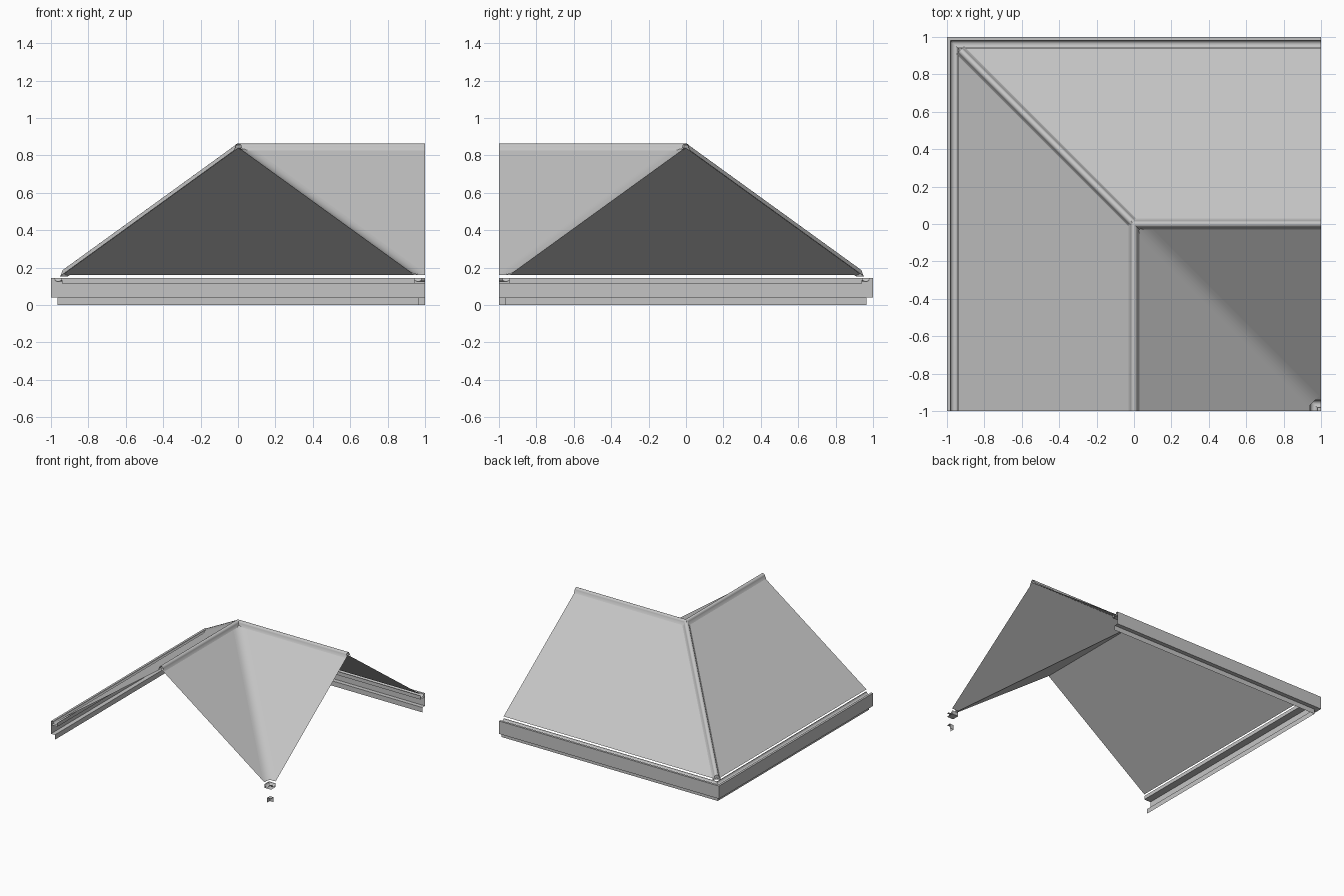
import bpy
import math
from mathutils import Vector

cube = bpy.data.objects.get("Cube")
if cube:
    bpy.data.objects.remove(cube, do_unlink=True)

RIDGE, EAVE, RUN = 0.84, 0.16, 0.94
PITCH = (RIDGE - EAVE) / RUN

metal = bpy.data.materials.new("light_grey")
metal.use_nodes = True
COLOR = (0.55, 0.55, 0.55, 1)
metal.diffuse_color = COLOR
metal.node_tree.nodes["Principled BSDF"].inputs["Base Color"].default_value = COLOR


def make(name, rows, flip=False, cap=False, smooth=True):
    """Skin a grid of points; optionally close the last column."""
    cols = len(rows[0])
    verts = [p for row in rows for p in row]
    faces = []
    for i in range(len(rows) - 1):
        for j in range(cols - 1):
            a, b = i * cols + j, (i + 1) * cols + j
            f = [a, b, b + 1, a + 1]
            faces.append(f[::-1] if flip else f)
    if cap:
        faces.append([i * cols + cols - 1 for i in range(len(rows))])
    mesh = bpy.data.meshes.new(name)
    mesh.from_pydata(verts, [], faces)
    mesh.validate()
    mesh.materials.append(metal)
    obj = bpy.data.objects.new(name, mesh)
    bpy.context.collection.objects.link(obj)
    if smooth:
        bpy.ops.object.select_all(action='DESELECT')
        obj.select_set(True)
        bpy.context.view_layer.objects.active = obj
        bpy.ops.object.shade_smooth_by_angle(angle=math.radians(35))
    return obj


def around_corner(name, profile, side, smooth=True):
    """Sweep (distance from ridge, height) along both wings with a mitre."""
    rows = [[(1, side * d, z), (-side * d, side * d, z), (-side * d, -1, z)]
            for d, z in profile]
    return make(name, rows, flip=side < 0, smooth=smooth)


def diagonal(name, profile, sign, start, end, cap=False):
    """Sweep (width, lift) down the hip or valley line."""
    along = Vector((-sign, sign, 0))
    across = along.cross(Vector((0, 0, 1))).normalized()
    rows = []
    for w, h in profile:
        rows.append([along * t + across * w + Vector((0, 0, RIDGE - PITCH * t + h))
                     for t in (start, end)])
    return make(name, rows, cap=cap)


def arc(cx, cz, rx, rz, a0, a1, n=10):
    return [(cx + rx * math.cos(math.radians(a0 + (a1 - a0) * k / n)),
             cz + rz * math.sin(math.radians(a0 + (a1 - a0) * k / n)))
            for k in range(n + 1)]


# Roof sheets
slope = [(0, RIDGE), (RUN, EAVE)]
around_corner("outer_roof", slope, 1, smooth=False)
around_corner("inner_roof", slope, -1, smooth=False)

# Rounded ridge cap with narrow flanges
crown = arc(0, 0.003, 0.018, 0.02, 180, 0)
cap_profile = [(-0.03, -0.014)] + crown + [(0.03, -0.014)]
around_corner("ridge_cap", [(d, RIDGE + h) for d, h in cap_profile], 1)

# Hip cap, closed at its lower end
diagonal("hip_cap", cap_profile, 1, 0, 0.93, cap=True)

# Coved valley strip
tilt = PITCH / math.sqrt(2)
width = 0.05
cove = [(width * k / 4, tilt * width * (0.5 + 0.5 * (k / 4) ** 2) + 0.002)
        for k in range(-4, 5)]
diagonal("valley_strip", cove, -1, 0.03, 0.955)

# Gutter trough with stepped fascia below
trough = arc(RUN + 0.022, 0.145, 0.02, 0.02, 180, 360)
gutter = ([(RUN + 0.06, 0.115), (RUN, 0.115), (RUN, 0.145)] + trough +
          [(RUN + 0.06, 0.145), (RUN + 0.06, 0.04),
           (RUN + 0.025, 0.04), (RUN + 0.025, 0)])
around_corner("outer_gutter", gutter, 1)
around_corner("inner_gutter", gutter, -1)
